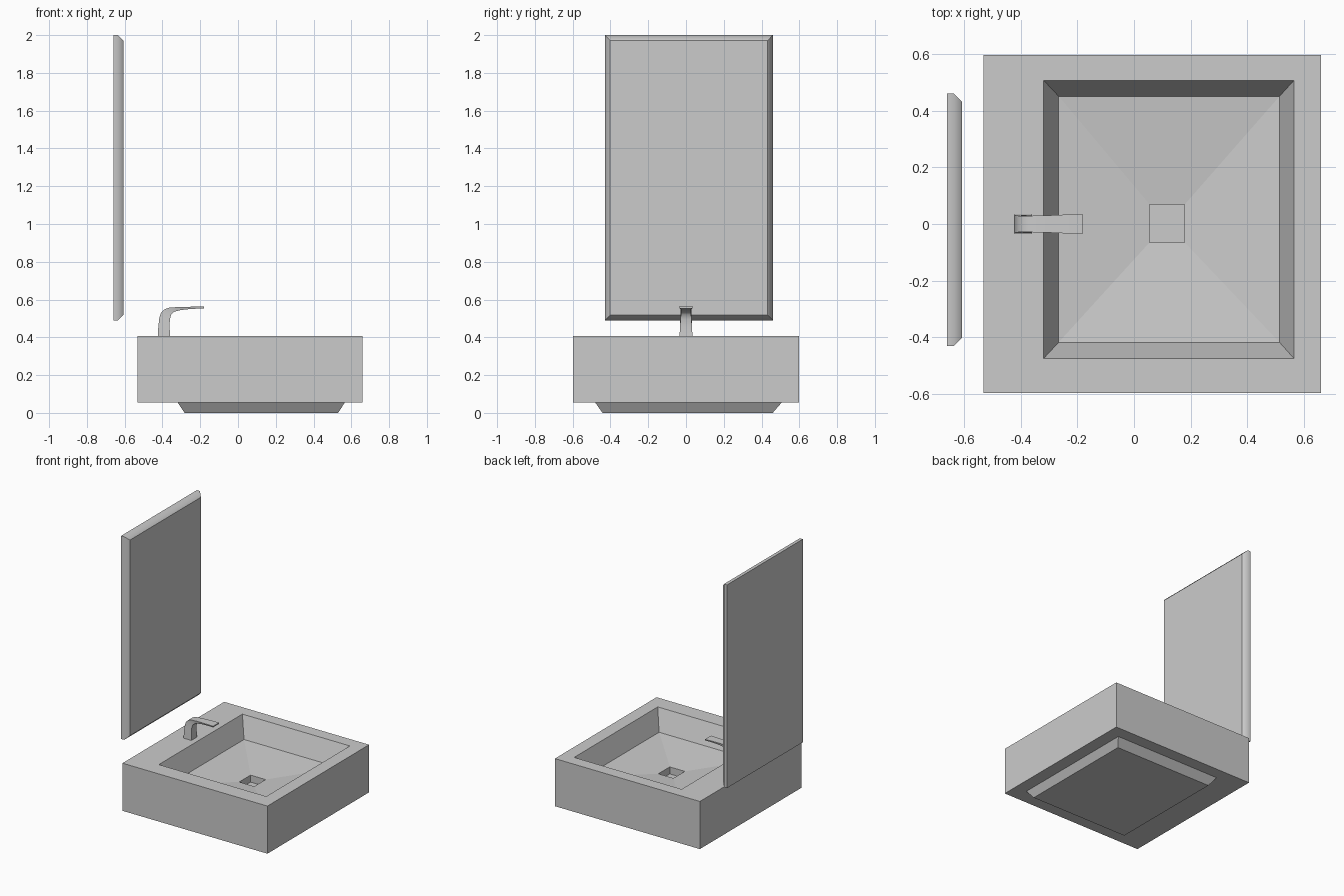
import bpy, bmesh

if "Cube" in bpy.data.objects:
    bpy.data.objects.remove(bpy.data.objects["Cube"])


def loft(name, rings, smooth_edge=None):
    """Skin a list of four-cornered rings and cap both ends.
    smooth_edge(a, b) picks ring-corner pairs (ring, corner) whose edge is shaded smooth."""
    bm = bmesh.new()
    verts = [[bm.verts.new(p) for p in ring] for ring in rings]
    for a, b in zip(verts, verts[1:]):
        for i in range(4):
            j = (i + 1) % 4
            bm.faces.new((a[i], a[j], b[j], b[i]))
    bm.faces.new(verts[0])
    bm.faces.new(verts[-1])
    bmesh.ops.recalc_face_normals(bm, faces=bm.faces)
    if smooth_edge:
        tag = {v: (r, i) for r, ring in enumerate(verts) for i, v in enumerate(ring)}
        for f in bm.faces:
            f.smooth = True
        for e in bm.edges:
            e.smooth = smooth_edge(tag[e.verts[0]], tag[e.verts[1]])
    mesh = bpy.data.meshes.new(name)
    bm.to_mesh(mesh)
    bm.free()
    obj = bpy.data.objects.new(name, mesh)
    bpy.context.collection.objects.link(obj)
    return obj


def rect_xy(x0, x1, y0, y1, z):
    return [(x0, y0, z), (x1, y0, z), (x1, y1, z), (x0, y1, z)]


# Basin: tapered underside, square block, sloped bowl, floor falling to a drain
loft("basin", [
    rect_xy(-0.283, 0.53, -0.442, 0.459, 0.0),
    rect_xy(-0.319, 0.565, -0.48, 0.506, 0.054),
    rect_xy(-0.532, 0.66, -0.597, 0.597, 0.054),
    rect_xy(-0.532, 0.66, -0.597, 0.597, 0.408),
    rect_xy(-0.319, 0.565, -0.475, 0.507, 0.408),
    rect_xy(-0.266, 0.514, -0.418, 0.451, 0.255),
    rect_xy(0.055, 0.179, -0.065, 0.069, 0.222),
    rect_xy(0.055, 0.179, -0.065, 0.069, 0.17),
])


# Mirror: upright panel with a chamfered front rim
def rect_yz(x, inset):
    y0, y1, z0, z1 = -0.43 + inset, 0.46 - inset, 0.49 + inset, 2.0 - inset
    return [(x, y0, z0), (x, y1, z0), (x, y1, z1), (x, y0, z1)]


loft("mirror", [rect_yz(-0.66, 0), rect_yz(-0.635, 0), rect_yz(-0.607, 0.028)],
     lambda a, b: a[0] == b[0] == 1)

# Faucet: (outer x, outer z, outer half width, inner x, inner z, inner half width)
sections = [
    (-0.424, 0.408, 0.034, -0.360, 0.408, 0.034),
    (-0.422, 0.455, 0.032, -0.362, 0.455, 0.032),
    (-0.417, 0.500, 0.030, -0.361, 0.495, 0.029),
    (-0.408, 0.530, 0.029, -0.354, 0.520, 0.027),
    (-0.392, 0.547, 0.029, -0.340, 0.534, 0.026),
    (-0.365, 0.557, 0.029, -0.315, 0.542, 0.026),
    (-0.310, 0.561, 0.030, -0.275, 0.548, 0.027),
    (-0.245, 0.562, 0.033, -0.235, 0.551, 0.030),
    (-0.181, 0.562, 0.036, -0.181, 0.553, 0.034),
]
loft("faucet", [[(xo, -wo, zo), (xo, wo, zo), (xi, wi, zi), (xi, -wi, zi)]
                for xo, zo, wo, xi, zi, wi in sections],
     lambda a, b: a[0] == b[0] and 0 < a[0] < len(sections) - 1)
